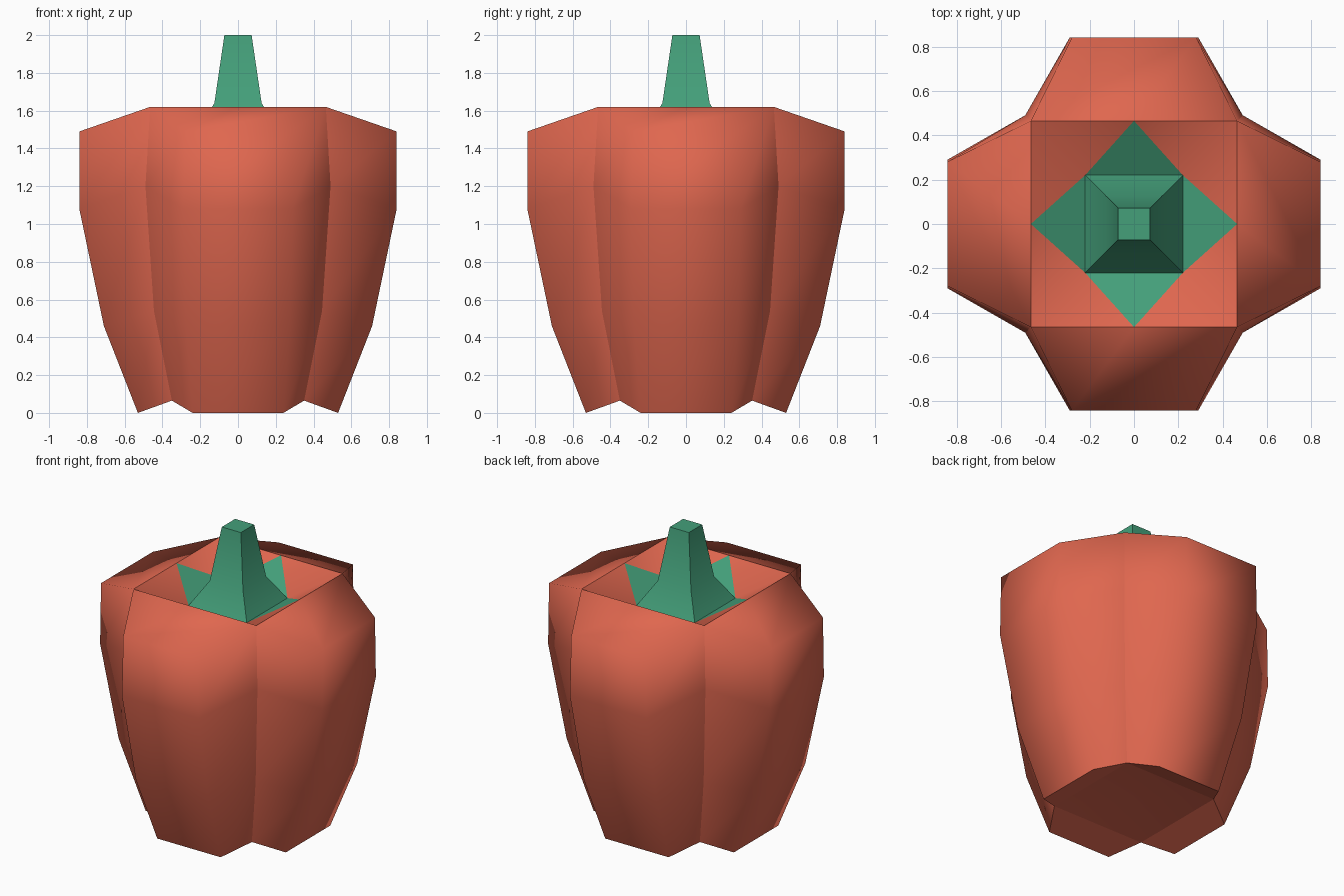
import bpy, bmesh, math
from mathutils import Matrix

if "Cube" in bpy.data.objects:
    bpy.data.objects.remove(bpy.data.objects["Cube"])


def material(name, rgb):
    m = bpy.data.materials.new(name)
    m.diffuse_color = (*rgb, 1)
    m.use_nodes = True
    m.node_tree.nodes["Principled BSDF"].inputs["Base Color"].default_value = m.diffuse_color
    return m


RED = material("pepper red", (0.74, 0.135, 0.078))
GREEN = material("stem green", (0.058, 0.35, 0.195))


def finish(bm, name, mat):
    # weld the four repeated quarters and make an object
    bmesh.ops.remove_doubles(bm, verts=bm.verts, dist=0.001)
    bmesh.ops.recalc_face_normals(bm, faces=bm.faces)
    for f in bm.faces:
        f.smooth = True
    me = bpy.data.meshes.new(name)
    bm.to_mesh(me)
    me.materials.append(mat)
    ob = bpy.data.objects.new(name, me)
    bpy.context.collection.objects.link(ob)
    return ob


def quarters(bm, polys):
    # repeat a list of polygons four times around z
    for k in range(4):
        rot = Matrix.Rotation(k * math.pi / 2, 3, 'Z')
        for poly in polys:
            bm.faces.new([bm.verts.new(rot @ Matrix.Identity(3) @ bm_vec(p)) for p in poly])


def bm_vec(p):
    from mathutils import Vector
    return Vector(p)


# Rings: groove half width, groove z, lobe half width, lobe reach, lobe z
RINGS = [(0.35, 0.065, 0.24, 0.53, 0.0),
         (0.445, 0.54, 0.275, 0.71, 0.46),
         (0.49, 1.20, 0.29, 0.84, 1.08),
         (0.465, 1.62, 0.28, 0.84, 1.49)]
RIM, RIM_Z = 0.465, 1.62
IN, IN_Z = 0.22, 1.48


def ring_points(c, cz, w, r, lz):
    return [(-c, -c, cz), (-w, -r, lz), (w, -r, lz), (c, -c, cz)]


# Pepper body: one lobe, its underside and its share of the sunken top
pts = [ring_points(*r) for r in RINGS]
polys = [[a[i], a[i + 1], b[i + 1], b[i]] for a, b in zip(pts, pts[1:]) for i in range(3)]
bot, top = pts[0], pts[-1]
mid = (0, -RIM, RIM_Z)
inl, inr = (-IN, -IN, IN_Z), (IN, -IN, IN_Z)
polys += [[bot[3], bot[2], bot[1], bot[0]],
          [bot[0], (0, 0, 0.11), bot[3]],
          [top[0], top[1], top[2], top[3], mid],
          [top[0], mid, inl],
          [mid, top[3], inr]]
bm = bmesh.new()
quarters(bm, polys)
bmesh.ops.remove_doubles(bm, verts=bm.verts, dist=0.001)
for e in bm.edges:
    a, b = (v.co for v in e.verts)
    groove = all(abs(abs(p.x) - abs(p.y)) < 0.01 and abs(p.x) > 0.3 for p in (a, b))
    rim = a.z > 1.6 and b.z > 1.6
    base = a.z < 0.08 and b.z < 0.08 and max(a.xy.length, b.xy.length) > 0.5
    if groove or rim or base:
        e.smooth = False
finish(bm, "pepper_body", RED)

# Stem with flared foot, plus four pointed leaves reaching the rim
profile = [(IN, IN_Z), (0.125, 1.64), (0.072, 2.0)]
stem = [[(-a, -a, z), (a, -a, z), (b, -b, y), (-b, -b, y)]
        for (a, z), (b, y) in zip(profile, profile[1:])]
tw, tz = profile[-1]
stem += [[(-tw, -tw, tz), (tw, -tw, tz), (0, 0, tz)],
         [inl, mid, inr]]
bm = bmesh.new()
quarters(bm, stem)
bmesh.ops.remove_doubles(bm, verts=bm.verts, dist=0.001)
for e in bm.edges:
    if len(e.link_faces) == 2 and e.calc_face_angle() > math.radians(35):
        e.smooth = False
finish(bm, "stem_and_leaves", GREEN)
